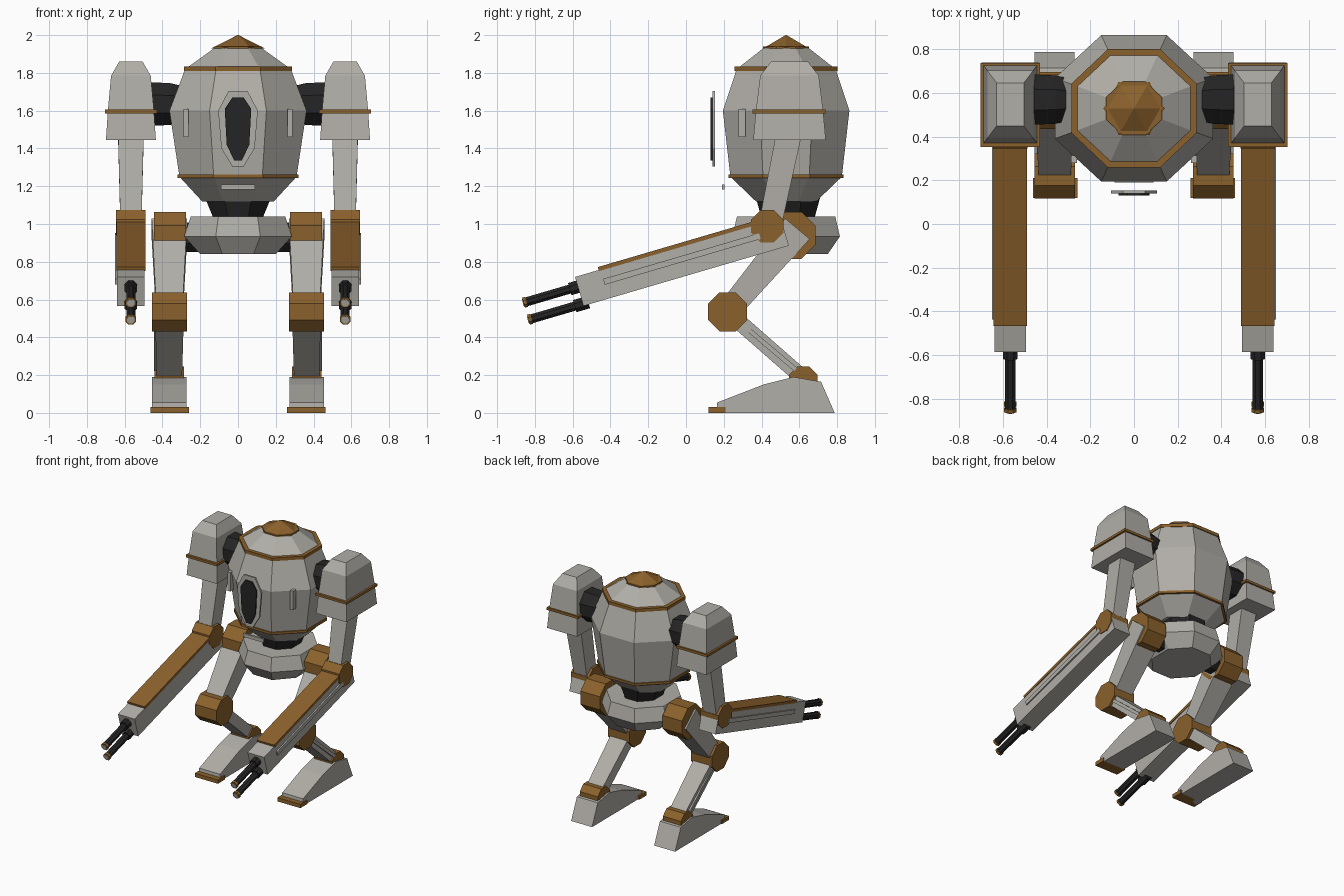
import bpy, bmesh, math
from mathutils import Vector

cube = bpy.data.objects.get("Cube")
if cube:
    bpy.data.objects.remove(cube, do_unlink=True)


def material(name, rgb):
    m = bpy.data.materials.new(name)
    m.use_nodes = True
    m.diffuse_color = (*rgb, 1)
    m.node_tree.nodes["Principled BSDF"].inputs["Base Color"].default_value = (*rgb, 1)
    return m


GREY = material("warm_grey", (0.44, 0.425, 0.39))
GOLD = material("bronze", (0.26, 0.12, 0.025))
DARK = material("near_black", (0.018, 0.018, 0.019))
CY = 0.53   # body axis depth
LEG = 0.363
ARM = 0.567


def loft(name, rings, mat):
    """Skin a stack of equal-sized rings and cap both ends."""
    bm = bmesh.new()
    rows = [[bm.verts.new(p) for p in r] for r in rings]
    n = len(rows[0])
    for a, b in zip(rows, rows[1:]):
        for i in range(n):
            j = (i + 1) % n
            bm.faces.new((a[i], a[j], b[j], b[i]))
    bm.faces.new(rows[0])
    bm.faces.new(rows[-1])
    bmesh.ops.recalc_face_normals(bm, faces=bm.faces)
    me = bpy.data.meshes.new(name)
    bm.to_mesh(me)
    bm.free()
    me.materials.append(mat)
    ob = bpy.data.objects.new(name, me)
    bpy.context.collection.objects.link(ob)
    return ob


def octagon(z, ax, ay, cy=CY):
    k = 1 / math.cos(math.pi / 8)
    return [(ax * k * math.cos((i + .5) * math.pi / 4),
             cy + ay * k * math.sin((i + .5) * math.pi / 4), z) for i in range(8)]


def stack(name, levels, mat):
    return loft(name, [octagon(*lv) for lv in levels], mat)


def rect(x, y, z, hx, hy):
    return [(x - hx, y - hy, z), (x + hx, y - hy, z), (x + hx, y + hy, z), (x - hx, y + hy, z)]


def drum(name, a, b, ra, rb, mat, n=8):
    """Straight-sided drum between two points."""
    a, b = Vector(a), Vector(b)
    d = (b - a).normalized()
    u = Vector((1, 0, 0)) if abs(d.x) < .9 else Vector((0, 1, 0))
    v = d.cross(u)
    ang = [(i + .5) * math.tau / n for i in range(n)]
    return loft(name, [[p + r * (u * math.cos(t) + v * math.sin(t)) for t in ang]
                       for p, r in ((a, ra), (b, rb))], mat)


def beam(name, x, a, b, wa, wb, ta, tb, mat):
    """Tapered bar in the side plane from a to b (y, z): half widths w, half thickness t."""
    d = (Vector(b) - Vector(a)).normalized()
    rings = []
    for p, w, t in ((a, wa, ta), (b, wb, tb)):
        rings.append([(x + sx * w, p[0] - st * t * d.y, p[1] + st * t * d.x)
                      for sx, st in ((-1, -1), (1, -1), (1, 1), (-1, 1))])
    return loft(name, rings, mat)


def side_prism(name, pts, x0, x1, mat):
    return loft(name, [[(x, y, z) for y, z in pts] for x in (x0, x1)], mat)


def front_plate(name, half, y0, y1, mat):
    """Plate mirrored across x = 0 from half an outline."""
    pts = half + [(-x, z) for x, z in reversed(half)]
    return loft(name, [[(x, y, z) for x, z in pts] for y in (y0, y1)], mat)


# Body shell, rings and crown
stack("body_shell", [(1.12, .19, .16), (1.25, .31, .295), (1.6, .363, .335),
                     (1.82, .28, .262), (1.935, .12, .115)], GREY)
stack("lower_ring", [(1.243, .32, .304), (1.262, .32, .304)], GOLD)
stack("upper_ring", [(1.81, .287, .272), (1.835, .287, .272)], GOLD)
stack("crown_base", [(1.92, .128, .122), (1.94, .128, .122)], GOLD)
hexagon = [(math.cos(i * math.pi / 3), math.sin(i * math.pi / 3)) for i in range(6)]
loft("crown", [[(r * x, CY + r * y, z) for x, y in hexagon]
               for r, z in ((.14, 1.93), (.003, 2.0))], GOLD)

# Waist and pelvis
stack("waist", [(1.03, .13, .14, .54), (1.14, .175, .17, .54)], DARK)
stack("pelvis", [(.84, .2, .22), (.935, .285, .285), (1.04, .25, .26)], GREY)
drum("hip_axle", (-.3, .56, .93), (.3, .56, .93), .085, .085, DARK)

# Front window and chest bar
front_plate("window_frame", [(.05, 1.705), (.105, 1.6), (.088, 1.4), (.03, 1.305)],
            .14, .154, GREY)
front_plate("window_glass", [(.03, 1.67), (.07, 1.61), (.06, 1.42), (.02, 1.335)],
            .13, .139, DARK)
front_plate("chest_bar", [(.09, 1.21), (.09, 1.183)], .19, .205, GREY)

for s, side in ((1, "left"), (-1, "right")):
    def nm(part):
        return side + "_" + part

    lx, ax = s * LEG, s * ARM

    # Cheek vent
    loft(nm("vent"), [rect(s * .275, .297, z, .013, .018) for z in (1.46, 1.61)], GREY)

    # Leg
    hip, knee, ankle = (.56, .94), (.22, .535), (.62, .185)
    drum(nm("hip"), (s * .275, *hip), (s * .445, *hip), .135, .135, GOLD)
    beam(nm("thigh"), lx, (.59, .975), knee, .094, .07, .085, .06, GREY)
    drum(nm("knee"), (s * .27, *knee), (s * .456, *knee), .112, .112, GOLD)
    beam(nm("shin"), lx, knee, ankle, .076, .066, .042, .042, GREY)
    beam(nm("shin_strip"), s * .437, (.29, .475), (.58, .23), .007, .007, .012, .012, GREY)
    drum(nm("ankle"), (s * .285, .62, .17), (s * .443, .62, .17), .082, .082, GOLD)
    side_prism(nm("foot"), [(.16, 0), (.165, .055), (.41, .15), (.57, .19),
                            (.715, .165), (.787, 0)], s * .272, s * .455, GREY)
    side_prism(nm("toe"), [(.12, 0), (.12, .03), (.21, .03), (.21, 0)],
               s * .26, s * .462, GOLD)

    # Shoulder joint and pod
    drum(nm("shoulder_joint"), (s * .28, .57, 1.635), (s * .36, .57, 1.635), .1, .12, DARK)
    drum(nm("shoulder_socket"), (s * .36, .57, 1.635), (s * .47, .57, 1.635), .12, .125, DARK)
    loft(nm("shoulder_pod"), [rect(ax, .548, z, hx, hy) for z, hx, hy in
                              ((1.445, .132, .192), (1.6, .122, .178),
                               (1.785, .105, .155), (1.86, .062, .098))], GREY)
    loft(nm("pod_band"), [rect(ax, .545, z, .137, .193) for z in (1.586, 1.605)], GOLD)

    # Arm
    beam(nm("upper_arm"), ax, (.56, 1.55), (.44, .97), .07, .055, .068, .06, GREY)
    drum(nm("elbow"), (s * .489, .43, .988), (s * .646, .43, .988), .092, .092, GOLD)
    tip, tail = Vector((-.565, .643)), Vector((.522, .962))
    d = (tail - tip).normalized()
    up = Vector((-d.y, d.x))

    def at(along, above):
        return tip + d * along + up * above

    beam(nm("forearm"), ax, tip, tail, .073, .073, .08, .08, GREY)
    beam(nm("forearm_plate"), ax, at(.13, .085), at(.98, .085), .077, .077, .011, .011, GOLD)
    beam(nm("forearm_strip"), s * .643, at(.14, .012), at(1.0, .012),
         .008, .008, .016, .016, GREY)

    # Twin guns
    for h, gun in ((.026, "upper"), (-.068, "lower")):
        def pt(along):
            return (ax, *at(along, h))

        drum(nm(gun + "_gun_base"), pt(-.045), pt(.03), .036, .036, DARK)
        drum(nm(gun + "_barrel"), pt(-.285), pt(.03), .026, .026, DARK)
        drum(nm(gun + "_muzzle"), pt(-.3), pt(-.283), .03, .03, GOLD)
        drum(nm(gun + "_bore"), pt(-.304), pt(-.299), .021, .021, GREY)
